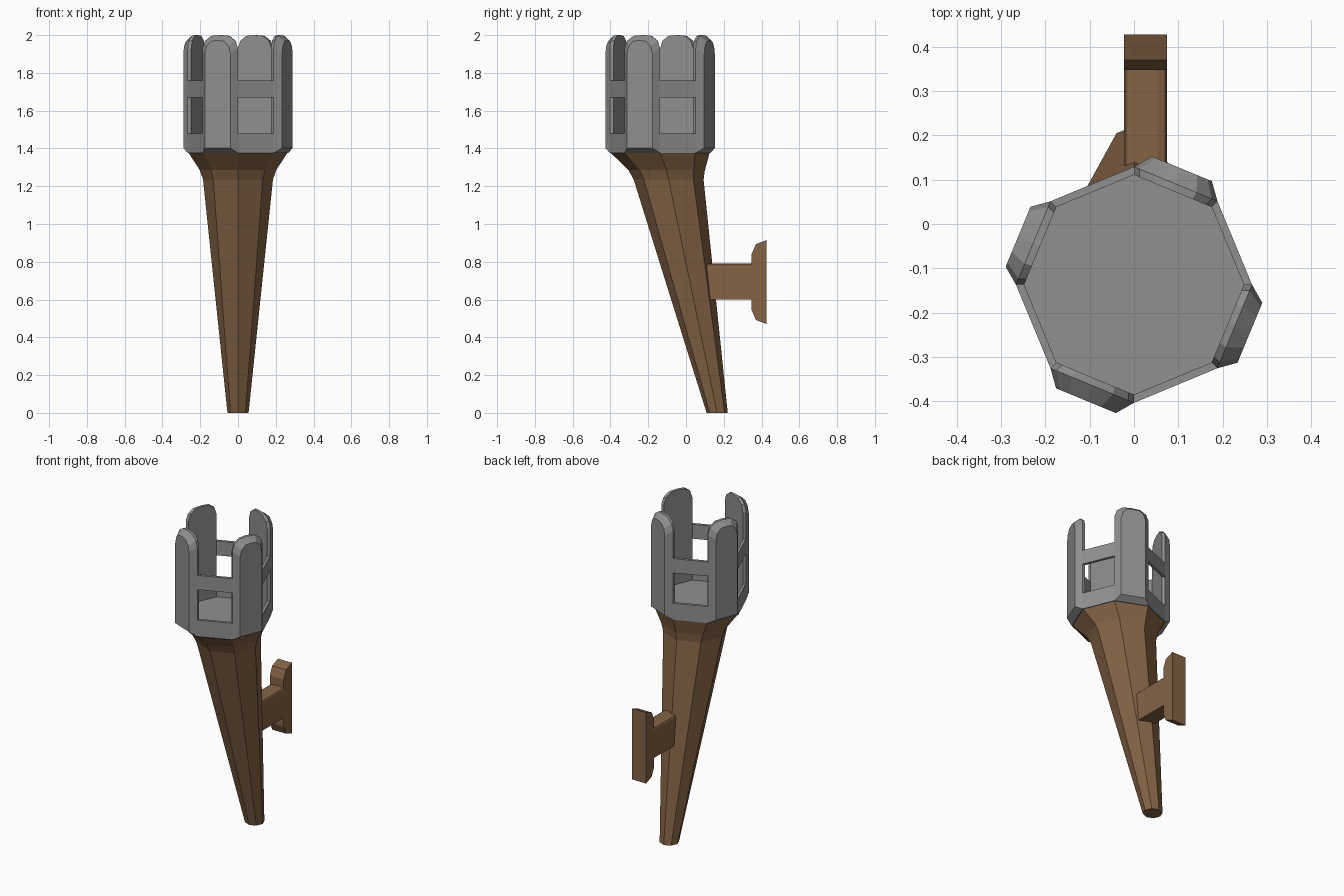
import bpy, bmesh
from math import pi, sin, cos, tan, radians

if "Cube" in bpy.data.objects:
    bpy.data.objects.remove(bpy.data.objects["Cube"])

CUP_Y = -0.137                                  # centre of the basket


def material(name, color):
    m = bpy.data.materials.new(name)
    m.diffuse_color = (*color, 1)
    m.use_nodes = True
    m.node_tree.nodes["Principled BSDF"].inputs["Base Color"].default_value = m.diffuse_color
    return m


brown = material("wood_brown", (0.23, 0.125, 0.06))
iron = material("dark_iron", (0.277, 0.277, 0.277))


def loft(name, rings, mat):
    """Closed solid through rings with equal point counts."""
    bm = bmesh.new()
    rows = [[bm.verts.new(p) for p in r] for r in rings]
    n = len(rows[0])
    for a, b in zip(rows, rows[1:]):
        for i in range(n):
            j = (i + 1) % n
            bm.faces.new((a[i], a[j], b[j], b[i]))
    bm.faces.new(rows[0])
    bm.faces.new(rows[-1])
    bmesh.ops.recalc_face_normals(bm, faces=bm.faces)
    me = bpy.data.meshes.new(name)
    bm.to_mesh(me)
    bm.free()
    ob = bpy.data.objects.new(name, me)
    bpy.context.collection.objects.link(ob)
    me.materials.append(mat)
    return ob


def octagon(r, y, z):
    return [(r * cos(i * pi / 4), y + r * sin(i * pi / 4), z) for i in range(8)]


def on_side(angle, d, profile):
    """Place a (tangent, z) profile at distance d from the basket axis."""
    a = radians(angle)
    return [(d * cos(a) + t * sin(a), CUP_Y + d * sin(a) - t * cos(a), z)
            for t, z in profile]


def mitre(d):
    """Half width of an octagon side at distance d."""
    return d * tan(pi / 8)


# Leaning tapered handle with flared collar
loft("handle", [octagon(0.056, 0.165, 0), octagon(0.185, -0.092, 1.235),
                octagon(0.202, -0.102, 1.285), octagon(0.262, CUP_Y, 1.377)], brown)

# Basket floor
loft("basket_floor", [octagon(0.262, CUP_Y, 1.377), octagon(0.252, CUP_Y, 1.41)], iron)


def slat_profile(w, bottom, top):
    half = [(w, bottom), (w, top - 0.07), (w * 0.86, top - 0.03), (w * 0.5, top - 0.004)]
    return half + [(0, top)] + [(-t, z) for t, z in reversed(half)]


# Four upright slats alternating with pairs of cross rails, mitred together
D_IN, D_OUT = 0.229, 0.246
for k in range(4):
    a = 67.5 + 90 * k
    loft(f"slat_{k + 1}", [on_side(a, d, slat_profile(mitre(d), 1.376, 2.0)) for d in (D_IN, D_OUT)]
         + [on_side(a, 0.283, slat_profile(0.073, 1.402, 1.972))], iron)
    for part, z0, z1 in (("lower_rail", 1.376, 1.48), ("upper_rail", 1.67, 1.76)):
        loft(f"{part}_{k + 1}",
             [on_side(a + 45, d, [(s * mitre(d), z) for s, z in
                                  ((-1, z0), (1, z0), (1, z1), (-1, z1))])
              for d in (D_IN, D_OUT)], iron)

# Wall arm with softened top edges
side = [(0.048, 0.6), (0.048, 0.775), (0.044, 0.784), (0.027, 0.79)]
arm = side + [(-x, z) for x, z in reversed(side)]
loft("wall_arm", [[(x + 0.026, y, z) for x, z in arm] for y in (0.05, 0.35)], brown)

# Wall plate
plate = [(0.427, 0.47), (0.427, 0.915), (0.37, 0.893), (0.347, 0.84), (0.347, 0.545), (0.37, 0.492)]
loft("wall_plate", [[(x, y, z) for y, z in plate] for x in (-0.022, 0.074)], brown)
